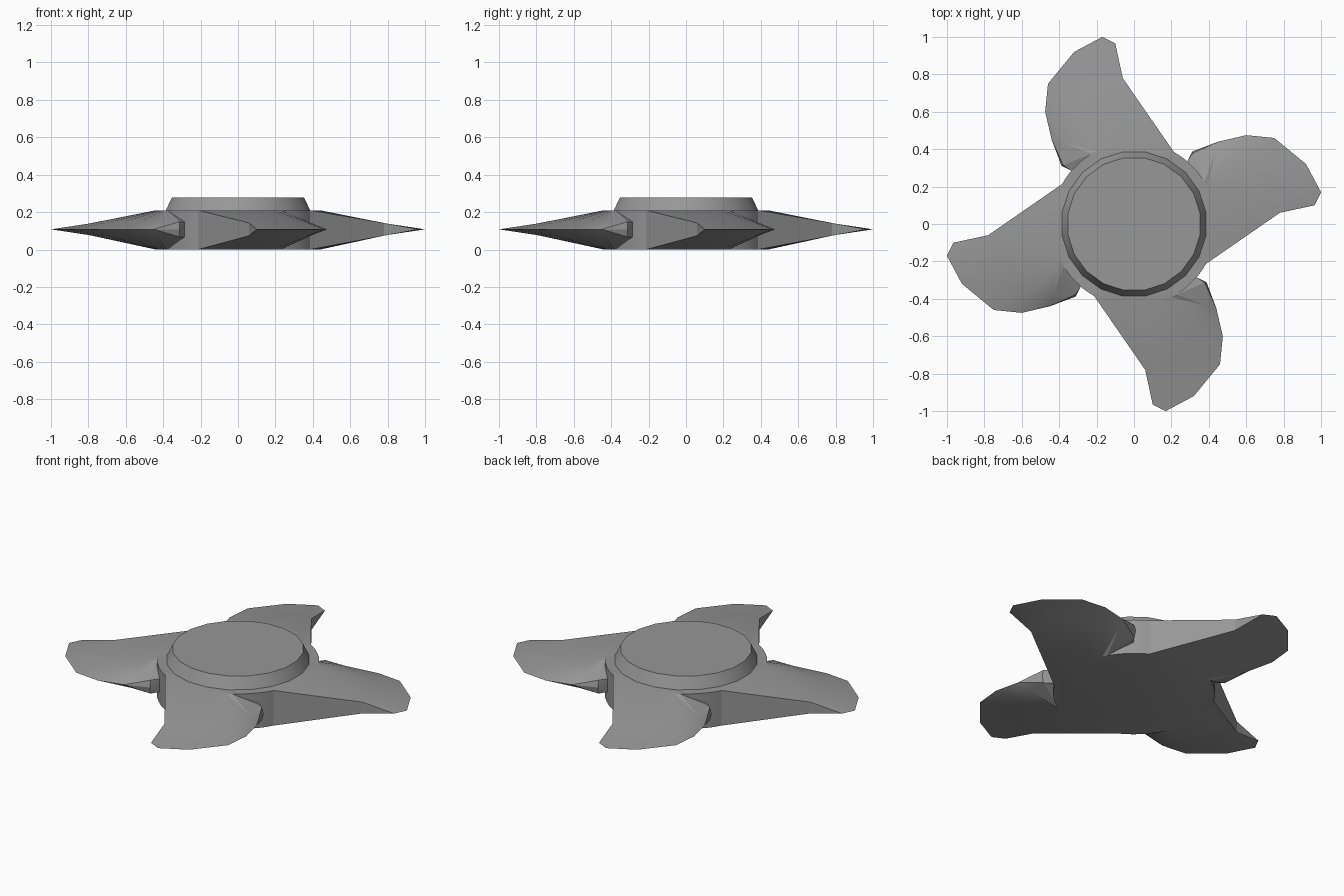
import bpy, bmesh
from math import cos, sin, radians, pi
from mathutils import Vector, Matrix

if "Cube" in bpy.data.objects:
    bpy.data.objects.remove(bpy.data.objects["Cube"])

R, TOP, MID = 0.44, 0.21, 0.108          # hub radius, hub top, blade edge height

# blade contours from trailing edge to leading root; crease adds half thickness
outer = [(.965, .10), (1, .17), (.92, .32), (.75, .46), (.60, .475), (.45, .44), (.312, .388)]
crease = [(.78, .06, .034), (.775, .13, .034), (.70, .25, .036), (.63, .325, .036),
          (.54, .37, .036), (.435, .385, .036), (.314, .378, .040)]
arc = [-29, -18, -7, 4, 8, 14, 19, 23, 27, 31]   # blade root angles on the hub
gap = [40, 49.6, 55]                     # bare hub wall angles up to the next blade
LAST, STEP = len(arc) - 1, len(arc) + len(gap)

bm = bmesh.new()


def polar(r, deg):
    return r * cos(radians(deg)), r * sin(radians(deg))


def add(rot, p, z):
    return bm.verts.new(rot @ Vector((p[0], p[1], z)))


def strip(a, b):
    for i in range(len(a) - 1):
        bm.faces.new((a[i], a[i + 1], b[i]))
        if b[i] is not b[i + 1]:
            bm.faces.new((a[i + 1], b[i + 1], b[i]))


rims = {0: [], 1: []}
for q in range(4):
    rot = Matrix.Rotation(q * pi / 2, 3, 'Z')
    edge = [add(rot, p, MID) for p in outer]
    roots, creases, knees = [], [], []
    for side, z in ((0, 0.0), (1, TOP)):
        sign = 1 if side else -1
        rim = [add(rot, polar(R, a), z) for a in arc + gap]
        mid = [add(rot, p, MID + sign * p[2]) for p in crease]
        # upper and lower blade surfaces
        strip(rim[:LAST + 1], mid[:1] * 3 + mid)
        strip(mid, edge)
        # root facet beside the hub
        knee = add(rot, polar(R, gap[1]), MID + sign * .04)
        bm.faces.new((rim[LAST], mid[6], knee))
        bm.faces.new((mid[6], edge[6], knee))
        rims[side] += rim
        roots.append(rim[0])
        creases.append(mid)
        knees.append(knee)
    # straight trailing wall and leading root wall
    bm.faces.new((roots[0], creases[0][0], creases[1][0], roots[1]))
    bm.faces.new((creases[0][0], edge[0], creases[1][0]))
    bm.faces.new((edge[6], knees[1], knees[0]))

# hub walls between blades
n = len(rims[0])
for q in range(4):
    for i in range(LAST, STEP):
        a, b = q * STEP + i, (q * STEP + i + 1) % n
        bm.faces.new((rims[0][a], rims[0][b], rims[1][b], rims[1][a]))

# hub underside
bm.faces.new(rims[0])


# raised tapered cap
def ring(r, z):
    return [bm.verts.new((*polar(r, 9 + 18 * i), z)) for i in range(20)]


base, lid = ring(.39, TOP), ring(.358, .278)
for i in range(20):
    j = (i + 1) % 20
    bm.faces.new((base[i], base[j], lid[j], lid[i]))
bm.faces.new(lid)

# hub top ledge
loops = []
for loop in (rims[1], base):
    for i in range(len(loop)):
        a, b = loop[i], loop[(i + 1) % len(loop)]
        loops.append(bm.edges.get((a, b)) or bm.edges.new((a, b)))
bmesh.ops.bridge_loops(bm, edges=loops)

bmesh.ops.recalc_face_normals(bm, faces=bm.faces)
mesh = bpy.data.meshes.new("four_blade_rotor")
bm.to_mesh(mesh)
bm.free()
rotor = bpy.data.objects.new("four_blade_rotor", mesh)
bpy.context.collection.objects.link(rotor)

# dark grey metal
metal = bpy.data.materials.new("dark_metal")
metal.diffuse_color = (.31, .31, .31, 1)
metal.use_nodes = True
metal.node_tree.nodes["Principled BSDF"].inputs["Base Color"].default_value = metal.diffuse_color
mesh.materials.append(metal)

bpy.context.view_layer.objects.active = rotor
rotor.select_set(True)
bpy.ops.object.shade_smooth_by_angle(angle=radians(21))
